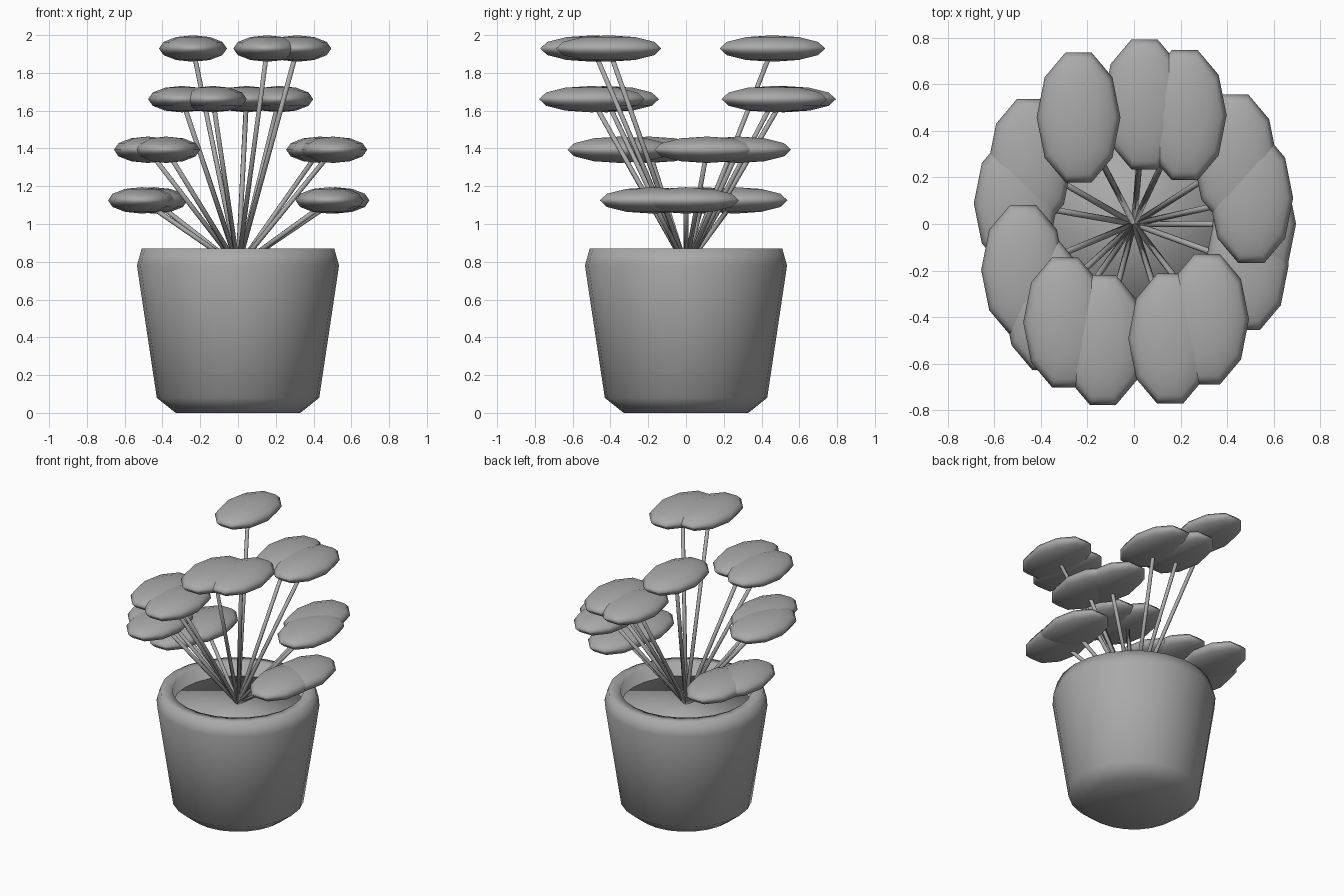
import bpy, bmesh, math
from mathutils import Vector

cube = bpy.data.objects.get("Cube")
if cube:
    bpy.data.objects.remove(cube)

# Single clay grey for every part
grey = bpy.data.materials.new("clay_grey")
grey.use_nodes = True
colour = (0.4, 0.4, 0.4, 1)
grey.diffuse_color = colour
grey.node_tree.nodes["Principled BSDF"].inputs["Base Color"].default_value = colour


def finish(obj, name):
    obj.name = name
    obj.data.materials.clear()
    obj.data.materials.append(grey)
    for face in obj.data.polygons:
        face.use_smooth = True
    return obj


def lathe(name, profile, sides):
    """Spin a radius/height profile about the z axis."""
    bm = bmesh.new()
    verts = [bm.verts.new((r, 0, z)) for r, z in profile]
    edges = [bm.edges.new(pair) for pair in zip(verts, verts[1:])]
    bmesh.ops.spin(bm, geom=verts + edges, axis=(0, 0, 1), cent=(0, 0, 0),
                   angle=math.tau, steps=sides, use_merge=True)
    bmesh.ops.remove_doubles(bm, verts=bm.verts, dist=1e-4)
    bmesh.ops.recalc_face_normals(bm, faces=bm.faces)
    mesh = bpy.data.meshes.new(name)
    bm.to_mesh(mesh)
    bm.free()
    obj = bpy.data.objects.new(name, mesh)
    bpy.context.collection.objects.link(obj)
    return finish(obj, name)


# Pot with chamfered foot and rim, closed inside below the soil
lathe("pot", [(0, 0), (0.33, 0), (0.43, 0.08), (0.535, 0.78), (0.51, 0.87),
              (0.43, 0.87), (0.42, 0.7), (0, 0.7)], 24)

# Soil
SOIL = 0.775
bpy.ops.mesh.primitive_cylinder_add(vertices=24, radius=0.43, depth=0.06,
                                    location=(0, 0, SOIL - 0.03))
finish(bpy.context.object, "soil")

# Stems and leaves fan out by the golden angle over four repeating tiers
root = Vector((0, 0, SOIL))
for i in range(15):
    angle = -i * math.radians(137.5)
    tip = Vector((0.516 * math.cos(angle), 0.516 * math.sin(angle),
                  1.125 + 0.268 * (i % 4)))
    along = tip - root

    bpy.ops.mesh.primitive_cylinder_add(vertices=8, radius=0.013, depth=along.length,
                                        location=(root + tip) / 2)
    stem = finish(bpy.context.object, f"stem_{i + 1}")
    stem.rotation_euler = along.to_track_quat('Z', 'Y').to_euler()

    bpy.ops.mesh.primitive_uv_sphere_add(segments=10, ring_count=6, radius=1, location=tip,
                                         rotation=(0, 0, math.pi / 2))
    leaf = finish(bpy.context.object, f"leaf_{i + 1}")
    leaf.scale = (0.294, 0.18, 0.07)
